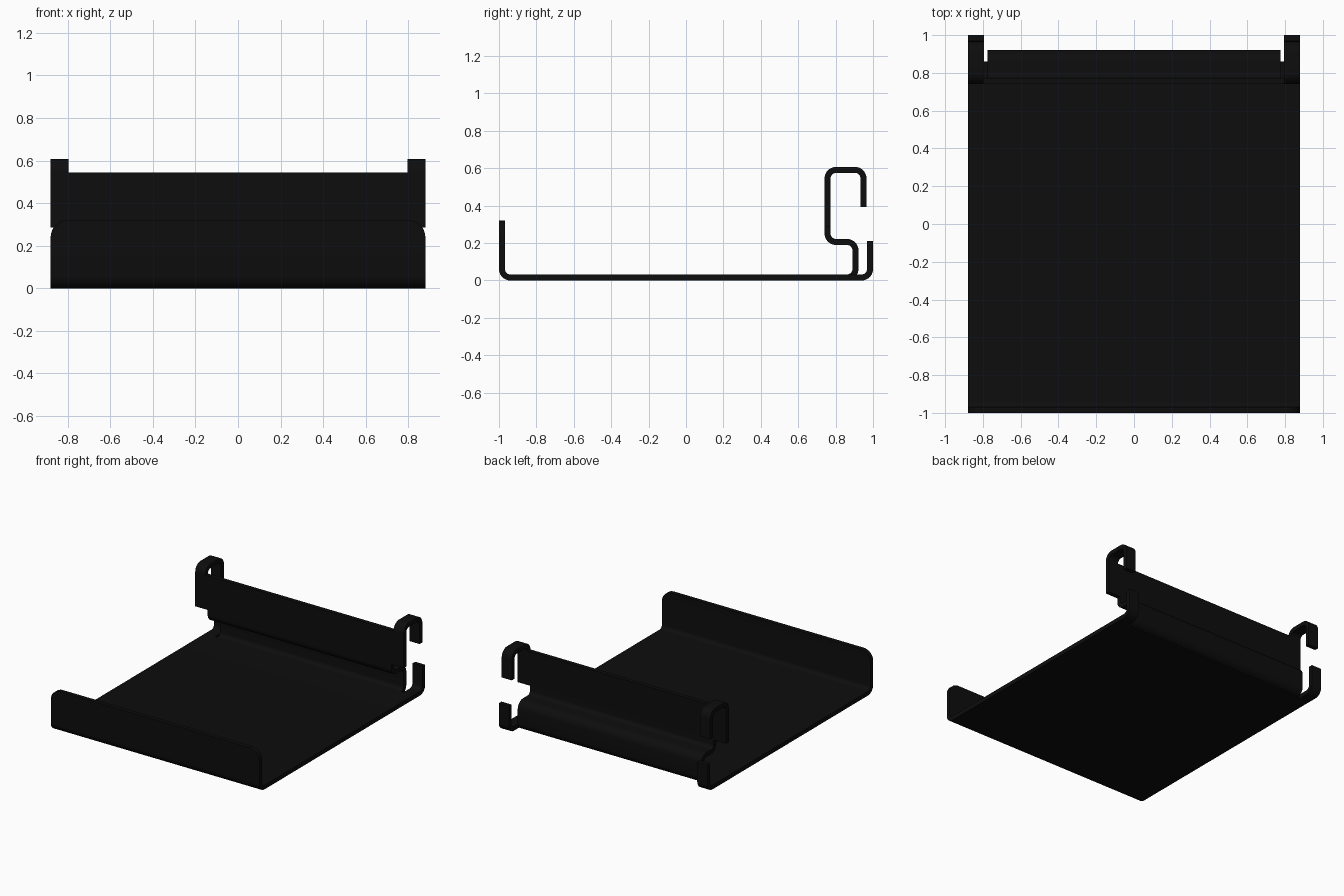
import bpy, bmesh, math
from mathutils import Vector

if "Cube" in bpy.data.objects:
    bpy.data.objects.remove(bpy.data.objects["Cube"])

T = 0.032      # sheet thickness
R = 0.045      # bend radius on the centreline
W = 0.88       # half width

black = bpy.data.materials.new("black_metal")
black.diffuse_color = (0.004, 0.004, 0.004, 1)
black.use_nodes = True
black.node_tree.nodes["Principled BSDF"].inputs["Base Color"].default_value = black.diffuse_color


def bend(points, r=R, steps=8):
    """Replace the inner corners of a (y, z) path with arcs."""
    pts = [Vector(p) for p in points]
    out = [pts[0]]
    for a, b, c in zip(pts, pts[1:], pts[2:]):
        u, v = (a - b).normalized(), (c - b).normalized()
        centre = b + (u + v) * r          # all bends are right angles
        for i in range(steps + 1):
            t = i / steps * math.pi / 2
            out.append(centre - v * r * math.cos(t) - u * r * math.sin(t))
    return out + [pts[-1]]


def strip(name, path, x0, x1, round_start=0):
    """Sheet-metal strip: thickened (y, z) path extruded from x0 to x1."""
    pts = bend(path)
    left, right = [], []
    for i, p in enumerate(pts):
        d0 = (p - pts[i - 1]).normalized() if i else (pts[1] - p).normalized()
        d1 = (pts[i + 1] - p).normalized() if i < len(pts) - 1 else d0
        d = (d0 + d1).normalized()
        n = Vector((-d.y, d.x)) * (T / 2 / d.dot(d0))
        left.append(p + n)
        right.append(p - n)
    outline = left + right[::-1]
    bm = bmesh.new()
    face = bm.faces.new([bm.verts.new((x0, p.x, p.y)) for p in outline])
    ext = bmesh.ops.extrude_face_region(bm, geom=[face])
    moved = [g for g in ext["geom"] if isinstance(g, bmesh.types.BMVert)]
    bmesh.ops.translate(bm, verts=moved, vec=(x1 - x0, 0, 0))
    if round_start:
        top = max(v.co.z for v in bm.verts)
        edges = [e for e in bm.edges
                 if all(abs(v.co.z - top) < 1e-4 for v in e.verts)
                 and abs(e.verts[0].co.x - e.verts[1].co.x) < 1e-4]
        bmesh.ops.bevel(bm, geom=edges, offset=round_start, segments=8,
                        profile=0.5, affect='EDGES')
    bmesh.ops.recalc_face_normals(bm, faces=bm.faces)
    mesh = bpy.data.meshes.new(name)
    bm.to_mesh(mesh)
    bm.free()
    mesh.materials.append(black)
    ob = bpy.data.objects.new(name, mesh)
    bpy.context.collection.objects.link(ob)
    bpy.context.view_layer.objects.active = ob
    ob.select_set(True)
    bpy.ops.object.shade_smooth_by_angle(angle=math.radians(30))
    ob.select_set(False)


h = T / 2
seam = 0.861   # where the floor splits into riser and lower hooks

# Floor with rounded front lip
strip("tray_floor", [(-1 + h, 0.32), (-1 + h, h), (seam, h)], -W, W, 0.08)

# Stepped riser behind the floor
strip("back_riser", [(seam, h), (0.906, h), (0.906, 0.206),
                     (0.757, 0.206), (0.757, 0.285)], -0.775, 0.775)

# Full-width back panel
strip("back_panel", [(0.757, 0.285), (0.757, 0.545)], -W, W)

# Upper and lower hooks at both sides
for side, s in (("left", -1), ("right", 1)):
    x0, x1 = sorted((s * 0.795, s * W))
    strip("upper_hook_" + side, [(0.757, 0.545), (0.757, 0.591),
                                 (0.949, 0.591), (0.949, 0.394)], x0, x1)
    strip("lower_hook_" + side, [(seam, h), (1 - h, h), (1 - h, 0.211)], x0, x1)
